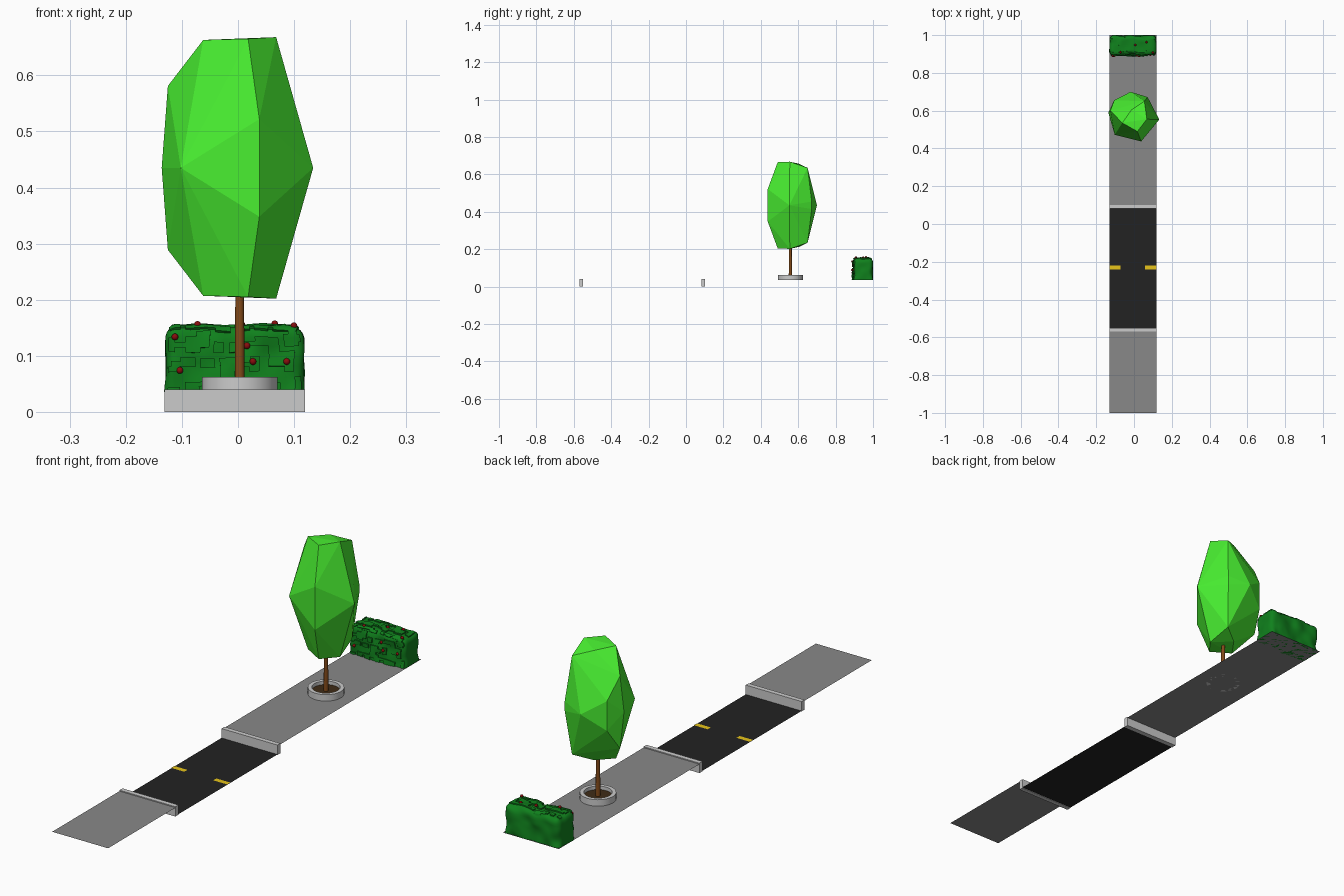
import bpy, bmesh, math, random
from mathutils import Vector, noise
from mathutils.bvhtree import BVHTree

if "Cube" in bpy.data.objects:
    bpy.data.objects.remove(bpy.data.objects["Cube"])

random.seed(7)
X0, X1 = -0.131, 0.119      # strip sides
WALK = 0.036                # pavement level


def mat(name, *rgb):
    m = bpy.data.materials.new(name)
    m.diffuse_color = (*rgb, 1)
    m.use_nodes = True
    m.node_tree.nodes["Principled BSDF"].inputs["Base Color"].default_value = m.diffuse_color
    return m


def add(name, bm, material=None, smooth=False):
    me = bpy.data.meshes.new(name)
    bm.to_mesh(me)
    ob = bpy.data.objects.new(name, me)
    bpy.context.collection.objects.link(ob)
    if material:
        me.materials.append(material)
    if smooth:
        bpy.context.view_layer.objects.active = ob
        bpy.ops.object.select_all(action='DESELECT')
        ob.select_set(True)
        bpy.ops.object.shade_smooth_by_angle(angle=math.radians(40))
    bm.free()
    return ob


def plane(name, x0, x1, y0, y1, z, material):
    bm = bmesh.new()
    bm.faces.new([bm.verts.new(p) for p in ((x0, y0, z), (x1, y0, z), (x1, y1, z), (x0, y1, z))])
    return add(name, bm, material)


def box_bm(lo, hi):
    bm = bmesh.new()
    bmesh.ops.create_cube(bm, size=1)
    for v in bm.verts:
        v.co = [l if c < 0 else h for c, l, h in zip(v.co, lo, hi)]
    return bm


def lathe(name, profile, center, n, material=None, closed=True):
    bm = bmesh.new()
    rings = [[bm.verts.new((center[0] + r * math.cos(2 * math.pi * i / n),
                            center[1] + r * math.sin(2 * math.pi * i / n), z))
              for i in range(n)] for r, z in profile]
    for k in range(len(rings) if closed else len(rings) - 1):
        a, b = rings[k], rings[(k + 1) % len(rings)]
        for i in range(n):
            j = (i + 1) % n
            bm.faces.new((a[i], a[j], b[j], b[i]))
    if not closed:
        bm.faces.new(rings[0][::-1])
        bm.faces.new(rings[-1])
    bmesh.ops.recalc_face_normals(bm, faces=bm.faces)
    return add(name, bm, material, True)


paving = mat("paving", 0.25, 0.25, 0.25)
asphalt = mat("asphalt", 0.016, 0.016, 0.016)
yellow = mat("yellow_paint", 0.8, 0.55, 0.01)
bark = mat("bark", 0.23, 0.07, 0.01)
earth = mat("earth", 0.05, 0.025, 0.008)
leaf = mat("leaf", 0.065, 0.85, 0.03)
hedge_green = mat("hedge_green", 0.005, 0.22, 0.012)
red = mat("berry_red", 0.25, 0.004, 0.004)

# Street strip
plane("front_pavement", X0, X1, -1.0, -0.568, WALK, paving)
plane("rear_pavement", X0, X1, 0.10, 1.0, WALK, paving)
plane("road", X0, X1, -0.552, 0.084, 0.002, asphalt)
plane("lane_dash_left", X0, -0.072, -0.24, -0.22, 0.004, yellow)
plane("lane_dash_right", 0.057, X1, -0.24, -0.22, 0.004, yellow)
for name, y in (("front_kerb", -0.57), ("rear_kerb", 0.082)):
    add(name, box_bm((X0, y, 0), (X1, y + 0.019, 0.04)))

# Tree planter and trunk
C = (0.003, 0.558)
lathe("planter_ring", [(0.067, WALK), (0.067, 0.062), (0.052, 0.062), (0.052, WALK)], C, 32)
lathe("soil", [(0.053, WALK + 0.002), (0.053, 0.048)], C, 32, earth, False)
lathe("trunk", [(0.0088, 0.045), (0.0075, 0.25)], C, 12, bark, False)

# Faceted crown: hull of points mirrored above and below its middle
MID = 0.435
pts = [(0.134, 0.553, 0), (-0.102, 0.472, 0), (-0.136, 0.59, 0), (-0.018, 0.70, 0),
       (0.072, 0.672, 0.02), (0.038, 0.437, 0.087), (-0.125, 0.60, 0.146),
       (0.055, 0.65, 0.2), (-0.062, 0.535, 0.228), (0.068, 0.555, 0.233),
       (0.018, 0.49, 0.23), (-0.013, 0.605, 0.222), (-0.105, 0.655, 0.06)]
bm = bmesh.new()
for x, y, d in pts:
    for s in ((1, -1) if d else (1,)):
        bm.verts.new((x, y, MID + s * d))
bmesh.ops.convex_hull(bm, input=bm.verts)
bmesh.ops.recalc_face_normals(bm, faces=bm.faces)
add("crown", bm, leaf)

# Hedge: gridded box, rounded and made wavy
lo, hi = Vector((X0 + 0.001, 0.895, WALK)), Vector((X1 - 0.001, 0.997, 0.151))
bm = box_bm(lo, hi)
for axis, n in ((0, 28), (1, 12), (2, 13)):
    for i in range(1, n):
        co, no = Vector(lo), Vector((0, 0, 0))
        co[axis] += (hi - lo)[axis] * i / n
        no[axis] = 1
        bmesh.ops.bisect_plane(bm, geom=bm.verts[:] + bm.edges[:] + bm.faces[:],
                               plane_co=co, plane_no=no)
bm.normal_update()

# Irregular leaf patches wrap over the front and top
rects = []
for i in range(8):
    for j in range(6):
        u, v = lo.x + 0.031 * i + random.uniform(-0.006, 0.01), 0.037 * j + random.uniform(-0.006, 0.01)
        rects.append((u, v, random.uniform(0.018, 0.028), random.uniform(0.014, 0.026)))
        if random.random() < 0.5:
            rects.append((u + 0.01, v + 0.01, 0.03, 0.011))
patch = []
for f in bm.faces:
    c = f.calc_center_median()
    if f.normal.y < -0.9:
        v = c.z - lo.z
    elif f.normal.z > 0.9:
        v = hi.z - lo.z + c.y - lo.y
    else:
        continue
    if any(a < c.x < a + w and b < v < b + h for a, b, w, h in rects):
        patch.append(f)

R = 0.02
inner_lo, inner_hi = lo + Vector((R, R, 0)), hi - Vector((R, R, R))
for v in bm.verts:
    q = Vector([min(max(c, l), h) for c, l, h in zip(v.co, inner_lo, inner_hi)])
    d = v.co - q
    if d.length > R:
        v.co = q + d.normalized() * R
    w = noise.noise_vector(v.co * 22)
    v.co += Vector((w.x * 0.004, w.y * 0.009, w.z * 0.005 * (v.co.z > WALK + 0.001)))
bm.normal_update()
ext = bmesh.ops.extrude_face_region(bm, geom=patch)["geom"]
bmesh.ops.delete(bm, geom=[f for f in patch if f.is_valid], context='FACES_ONLY')
bm.normal_update()
new = [g for g in ext if isinstance(g, bmesh.types.BMVert)]
for v, n in [(v, v.normal.copy()) for v in new]:
    out = Vector((0, min(n.y, 0), max(n.z, 0)))
    v.co += out * 0.0045
for v in bm.verts:
    v.co.y = min(v.co.y, 1.0)
    v.co.z = max(v.co.z, WALK)
bmesh.ops.recalc_face_normals(bm, faces=bm.faces)
tree = BVHTree.FromBMesh(bm)
add("hedge", bm, hedge_green, True)

# Berries sit on the hedge surface
bm = bmesh.new()
for x, y, z in ((-0.106, 0.88, 0.135), (-0.073, 0.91, 0.17), (-0.10, 0.88, 0.073),
                (0.013, 0.88, 0.12), (0.028, 0.88, 0.09), (0.086, 0.88, 0.09),
                (0.102, 0.905, 0.16), (0.010, 0.955, 0.18), (0.066, 0.96, 0.17)):
    s = bmesh.ops.create_uvsphere(bm, u_segments=12, v_segments=8, radius=0.006)
    bmesh.ops.translate(bm, verts=s["verts"], vec=tree.find_nearest(Vector((x, y, z)))[0])
add("berries", bm, red, True)
